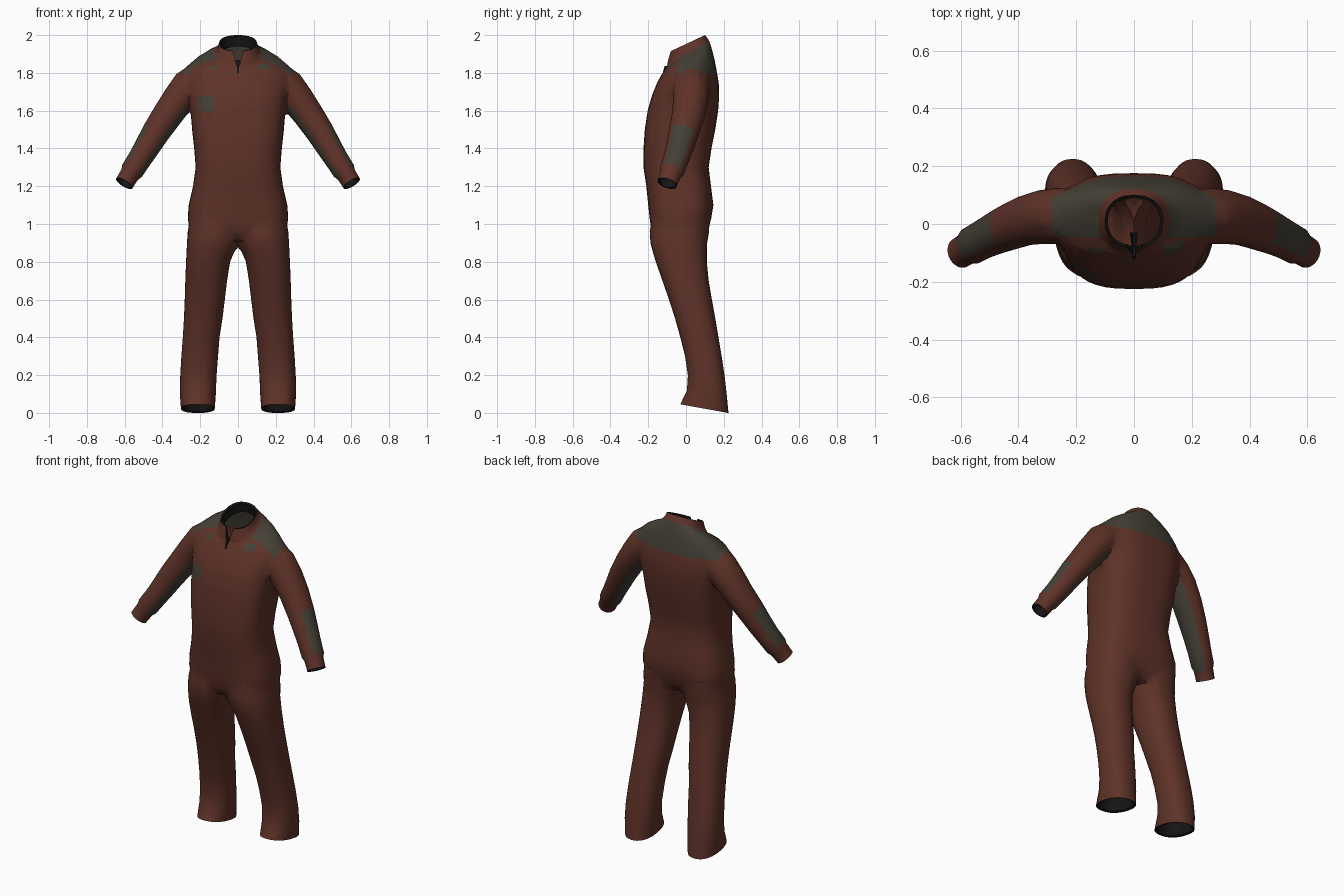
import bpy, bmesh, math
from mathutils import Vector

if "Cube" in bpy.data.objects:
    bpy.data.objects.remove(bpy.data.objects["Cube"])

SEG = 40
RED, GREY, DARK, CAP = 0, 1, 2, 3


def material(name, rgb):
    m = bpy.data.materials.new(name)
    m.diffuse_color = (*rgb, 1)
    m.use_nodes = True
    m.node_tree.nodes["Principled BSDF"].inputs["Base Color"].default_value = m.diffuse_color
    return m


MATS = [material("rust cloth", (0.112, 0.032, 0.021)),
        material("grey cloth", (0.058, 0.051, 0.037)),
        material("dark lining", (0.008, 0.007, 0.007))]


def make_object(name, bm):
    me = bpy.data.meshes.new(name)
    bm.to_mesh(me)
    bm.free()
    ob = bpy.data.objects.new(name, me)
    bpy.context.collection.objects.link(ob)
    for m in MATS:
        me.materials.append(m)
    return ob


def loft(name, rings, rule):
    """Closed skin over rings; rule(ring, segment) gives the face colour."""
    bm = bmesh.new()
    vs = [[bm.verts.new(p) for p in r] for r in rings]
    for i in range(len(vs) - 1):
        for j in range(SEG):
            k = (j + 1) % SEG
            f = bm.faces.new((vs[i][j], vs[i][k], vs[i + 1][k], vs[i + 1][j]))
            f.material_index = rule(i, j)
    bm.faces.new(vs[0])
    bm.faces.new(vs[-1]).material_index = CAP
    bmesh.ops.recalc_face_normals(bm, faces=bm.faces)
    return make_object(name, bm)


def section(z, x0, x1, yf, yb, tilt=0.0, n=2.5):
    """Rounded horizontal section, tilted along y."""
    pts = []
    for j in range(SEG):
        a = math.tau * j / SEG
        c, s = math.cos(a), math.sin(a)
        x = (x0 + x1) / 2 + (x1 - x0) / 2 * math.copysign(abs(c) ** (2 / n), c)
        y = (yf + yb) / 2 + (yb - yf) / 2 * math.copysign(abs(s) ** (2 / n), s)
        pts.append(Vector((x, y, z + tilt * y)))
    return pts


# Torso with shoulders, collar and collar lining: z, half width, front, back, tilt
TORSO = [(0.91, .17, -.15, .08, 0), (0.96, .255, -.185, .118, 0), (1.03, .266, -.195, .138, 0),
         (1.1, .261, -.2, .145, 0), (1.2, .238, -.21, .132, 0), (1.3, .224, -.225, .12, 0),
         (1.4, .232, -.225, .135, 0), (1.5, .243, -.218, .155, 0), (1.6, .252, -.203, .17, 0),
         (1.68, .262, -.18, .176, 0), (1.75, .275, -.152, .173, 0), (1.8, .282, -.13, .162, .08),
         (1.835, .268, -.115, .152, .2), (1.865, .22, -.106, .14, .35), (1.885, .17, -.102, .13, .5),
         (1.897, .125, -.1, .122, .6), (1.92, .108, -.096, .113, .57), (1.953, .1, -.082, .1, .47),
         (1.95, .09, -.072, .09, .47), (1.91, .09, -.076, .095, .55), (1.885, .092, -.078, .098, .55)]
torso = loft("jumpsuit", [section(z, -w, w, f, b, t, 2.8 if z < 1.8 else 2.3)
                          for z, w, f, b, t in TORSO],
             lambda i, j: DARK if i >= 17 else RED)

# Trouser leg with hem lining: z, inner x, outer x, front, back, tilt
LEG = [(1.03, .01, .255, -.18, .125, 0), (0.96, -.01, .266, -.192, .122, 0),
       (0.9, -.004, .27, -.188, .112, 0), (0.86, .018, .272, -.178, .11, 0),
       (0.8, .042, .275, -.16, .11, 0), (0.7, .058, .279, -.125, .12, 0),
       (0.6, .07, .282, -.09, .137, 0), (0.5, .082, .286, -.058, .155, 0),
       (0.4, .098, .292, -.03, .172, 0), (0.3, .106, .3, -.005, .19, -.04),
       (0.2, .114, .306, .01, .206, -.08), (0.12, .117, .308, .005, .216, -.13),
       (0.04, .123, .302, -.03, .225, -.18), (0.045, .135, .29, -.015, .212, -.18),
       (0.12, .132, .294, .02, .2, -.13)]

# Sleeve with cuff lining: centre x, y, z, radius
ARM = [(.2, .03, 1.785, .08), (.26, .03, 1.73, .092), (.315, .025, 1.66, .086),
       (.375, .012, 1.575, .08), (.435, -.012, 1.485, .074), (.48, -.032, 1.41, .068),
       (.52, -.052, 1.345, .063), (.56, -.074, 1.283, .061), (.573, -.082, 1.262, .052),
       (.602, -.1, 1.215, .05), (.602, -.1, 1.217, .042), (.575, -.083, 1.262, .042)]


def sleeve(name, side):
    cs = [Vector(p[:3]) for p in ARM]
    rings = []
    for i, p in enumerate(ARM):
        a = min(i, 9)
        d = (cs[min(a + 1, 9)] - cs[max(a - 1, 0)]).normalized()
        y = Vector((0, 1, 0))
        v = (y - d * y.dot(d)).normalized()
        u = d.cross(v)
        if u.z < 0:
            u = -u
        ring = [cs[i] + p[3] * (u * math.cos(t) + v * 1.08 * math.sin(t))
                for t in (math.tau * j / SEG for j in range(SEG))]
        rings.append([Vector((q.x * side, q.y, q.z)) for q in ring])

    def rule(i, j):
        c = math.cos(math.tau * (j + .5) / SEG)
        if i >= 9:
            return DARK
        # elbow patch outside, long gusset underneath
        return GREY if (c > .72 and 4 <= i <= 6) or (c < -.62 and 1 <= i <= 7) else RED
    return loft(name, rings, rule)


parts = []
for side, label in ((-1, "right"), (1, "left")):
    rings = [section(z, *sorted((a * side, b * side)), f, k, t, 2.3) for z, a, b, f, k, t in LEG]
    parts.append((loft(label + "_leg", rings, lambda i, j: DARK if i >= 12 else RED), 'UNION'))
    parts.append((sleeve(label + "_sleeve", side), 'UNION'))

# Wedge that opens the collar at the front
bm = bmesh.new()
tri = [(-.003, 1.825), (.003, 1.825), (.042, 1.97), (-.042, 1.97)]
fr = [bm.verts.new((x, -.2, z)) for x, z in tri]
bk = [bm.verts.new((x, -.03, z)) for x, z in tri]
bm.faces.new(fr)
bm.faces.new(bk[::-1])
for i in range(4):
    k = (i + 1) % 4
    bm.faces.new((fr[i], fr[k], bk[k], bk[i]))
for f in bm.faces:
    f.material_index = DARK
bmesh.ops.recalc_face_normals(bm, faces=bm.faces)
parts.append((make_object("collar_cutter", bm), 'DIFFERENCE'))

# Join everything into one skin
for ob, op in parts:
    ob.hide_render = True
    mod = torso.modifiers.new(ob.name, 'BOOLEAN')
    mod.operation, mod.object, mod.solver = op, ob, 'EXACT'
dg = bpy.context.evaluated_depsgraph_get()
bm = bmesh.new()
bm.from_object(torso, dg)
torso.modifiers.clear()
for ob, _ in parts:
    bpy.data.objects.remove(ob)

# Open the neck, cuffs and hems
bmesh.ops.delete(bm, geom=[f for f in bm.faces if f.material_index == CAP], context='FACES')
bmesh.ops.remove_doubles(bm, verts=bm.verts, dist=0.0015)

# Soften the crotch and armhole joins
soft = [v for v in bm.verts if (abs(v.co.x) < .1 and .84 < v.co.z < 1.05)
        or (.17 < abs(v.co.x) < .32 and 1.58 < v.co.z < 1.87)]
for _ in range(3):
    bmesh.ops.smooth_vert(bm, verts=soft, factor=.4, use_axis_x=True, use_axis_y=True, use_axis_z=True)


# Yoke and chest badges: cut the cloth along their borders, then colour by position
def cut(box):
    x0, x1, z0, z1 = box
    for co, no in (((x0, 0, 0), (1, 0, 0)), ((x1, 0, 0), (1, 0, 0)),
                   ((0, 0, z0), (0, 0, 1)), ((0, 0, z1), (0, 0, 1))):
        near = [f for f in bm.faces if f.calc_center_median().z > 1.45
                and f.calc_center_median().y < 0 and abs(f.calc_center_median().x) < .32]
        geom = near + list({e for f in near for e in f.edges}) + list({v for f in near for v in f.verts})
        bmesh.ops.bisect_plane(bm, geom=geom, plane_co=co, plane_no=no)


BADGES = [(-.21, -.125, 1.595, 1.68), (.105, .17, 1.815, 1.85), (-.15, -.105, 1.82, 1.84)]
for b in BADGES:
    cut(b)
for co, no in (((0, 0, 1.795), (0, 0, 1)), ((0, -.045, 0), (0, 1, 0)),
               ((.285, 0, 0), (1, 0, 0)), ((-.285, 0, 0), (1, 0, 0))):
    top = [f for f in bm.faces if f.calc_center_median().z > 1.7]
    geom = top + list({e for f in top for e in f.edges}) + list({v for f in top for v in f.verts})
    bmesh.ops.bisect_plane(bm, geom=geom, plane_co=co, plane_no=no)
for f in bm.faces:
    c = f.calc_center_median()
    if f.material_index != RED:
        continue
    collar = c.z > 1.897 + .6 * c.y and abs(c.x) < .13
    if c.z > 1.795 and c.y > -.045 and abs(c.x) < .285 and not collar:
        f.material_index = GREY
    if c.y < -.045 and any(a < c.x < b and lo < c.z < hi for a, b, lo, hi in BADGES):
        f.material_index = GREY
bm.to_mesh(torso.data)
bm.free()

# Zip pull below the collar opening
bm = bmesh.new()
bmesh.ops.create_cube(bm, size=1)
for v in bm.verts:
    v.co = Vector((v.co.x * .01, v.co.y * .012 - .113 - v.co.z * -.012, v.co.z * .045 + 1.815))
for f in bm.faces:
    f.material_index = DARK
make_object("zip_pull", bm)

bpy.ops.object.select_all(action='DESELECT')
torso.select_set(True)
bpy.context.view_layer.objects.active = torso
bpy.ops.object.shade_smooth_by_angle(angle=math.radians(50))
